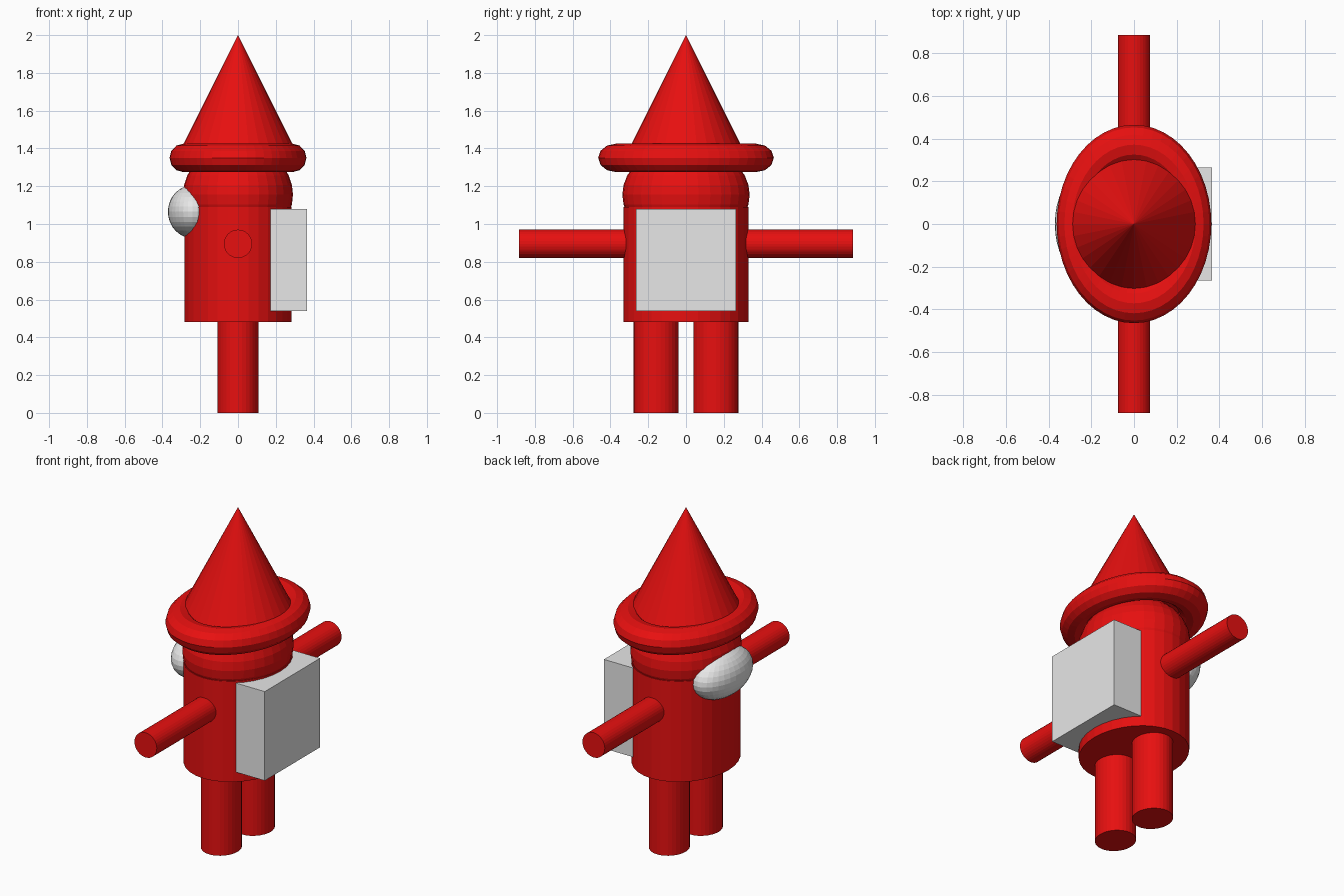
import bpy
import math

if "Cube" in bpy.data.objects:
    bpy.data.objects.remove(bpy.data.objects["Cube"])


def material(name, color):
    m = bpy.data.materials.new(name)
    m.diffuse_color = (*color, 1)
    m.use_nodes = True
    m.node_tree.nodes["Principled BSDF"].inputs["Base Color"].default_value = m.diffuse_color
    return m


red = material("red", (0.8, 0.005, 0.005))
grey = material("light grey", (0.8, 0.8, 0.8))


def finish(name, scale, mat):
    ob = bpy.context.object
    ob.name = name
    ob.scale = scale
    ob.data.materials.append(mat)
    return ob


def cylinder(name, loc, scale, rot=(0, 0, 0)):
    # unit radius, half-length 1
    bpy.ops.mesh.primitive_cylinder_add(vertices=32, radius=1, depth=2, location=loc, rotation=rot)
    return finish(name, scale, red)


def ball(name, loc, scale, mat):
    bpy.ops.mesh.primitive_uv_sphere_add(segments=32, ring_count=16, radius=1, location=loc)
    return finish(name, scale, mat)


# Oval torso and rounded head
cylinder("torso", (0, 0, 0.785), (0.284, 0.33, 0.305))
ball("head", (0, 0, 1.155), (0.291, 0.337, 0.265), red)

# Visor on the -x side, backpack on the +x side
ball("visor", (-0.24, 0, 1.065), (0.131, 0.235, 0.14), grey)
bpy.ops.mesh.primitive_cube_add(size=2, location=(0.268, 0, 0.81))
finish("backpack", (0.097, 0.265, 0.27), grey)

# Legs and outstretched arms
for side, label in ((-1, "front"), (1, "back")):
    cylinder(label + "_leg", (0, side * 0.158, 0.25), (0.109, 0.119, 0.25))
    cylinder(label + "_arm", (0, side * 0.585, 0.895), (0.075, 0.075, 0.3), (math.pi / 2, 0, 0))

# Hat: oval brim and cone
bpy.ops.mesh.primitive_torus_add(major_segments=48, minor_segments=12,
                                 major_radius=1, minor_radius=0.25, location=(0, 0, 1.35))
finish("hat_brim", (0.29, 0.372, 0.3), red)
bpy.ops.mesh.primitive_cone_add(vertices=32, radius1=1, radius2=0, depth=2, location=(0, 0, 1.695))
finish("hat_cone", (0.305, 0.305, 0.305), red)
